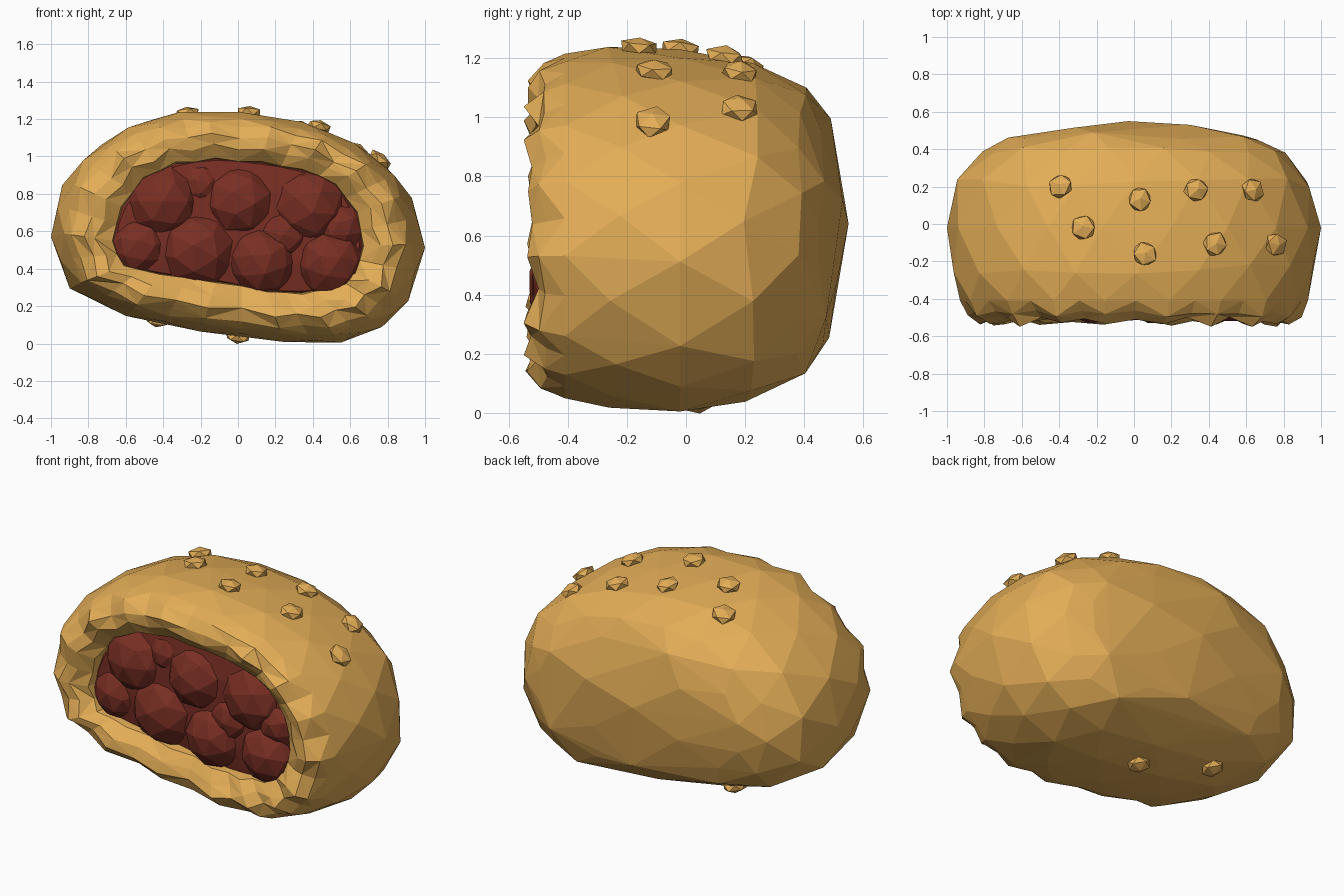
import bpy, bmesh, math, random
from mathutils import Vector, Matrix
from mathutils.bvhtree import BVHTree

if "Cube" in bpy.data.objects:
    bpy.data.objects.remove(bpy.data.objects["Cube"])

random.seed(4)


def material(name, rgb):
    m = bpy.data.materials.new(name)
    m.diffuse_color = (*rgb, 1)
    m.use_nodes = True
    m.node_tree.nodes["Principled BSDF"].inputs["Base Color"].default_value = m.diffuse_color
    return m


CRUST = material("golden crust", (0.77, 0.42, 0.095))
FILL = material("dark red filling", (0.19, 0.028, 0.017))

# front outlines (x, z), clockwise from the left: whole bun and its opening
OUTER = [(-1, .58), (-.94, .86), (-.73, 1.08), (-.46, 1.215), (-.17, 1.25), (.2, 1.22),
         (.5, 1.14), (.76, .99), (.93, .79), (1, .52), (.91, .23), (.77, .09), (.55, .005),
         (.25, .008), (-.2, .065), (-.6, .15), (-.9, .3)]
INNER = [(-.67, .55), (-.62, .73), (-.5, .88), (-.33, .96), (-.12, .99), (.12, .97),
         (.34, .93), (.52, .85), (.63, .7), (.67, .52), (.62, .38), (.5, .29), (.34, .27),
         (.15, .28), (-.12, .33), (-.42, .37), (-.6, .42)]
N = len(OUTER)


def curve(pts, t):
    """Closed smooth curve through the points, t counted in points."""
    i, f = int(t), t - int(t)
    a, b, c, d = (Vector(pts[(i + k) % N]) for k in (-1, 0, 1, 2))
    return 0.5 * (2 * b + (c - a) * f + (2 * a - 5 * b + 4 * c - d) * f * f
                  + (3 * b - a - 3 * c + d) * f ** 3)


def make(name, bm, mat):
    bmesh.ops.recalc_face_normals(bm, faces=bm.faces[:])
    me = bpy.data.meshes.new(name)
    bm.to_mesh(me)
    me.materials.append(mat)
    ob = bpy.data.objects.new(name, me)
    bpy.context.collection.objects.link(ob)
    return ob


def loft(rings, tip=None):
    """Join rings of points with triangles, optionally closing on a tip."""
    bm = bmesh.new()
    vs = [[bm.verts.new(p) for p in r] for r in rings]
    for k in range(len(vs) - 1):
        a, b, n = vs[k], vs[k + 1], len(vs[k])
        for i in range(n):
            j = (i + 1) % n
            if (i + k) % 2:
                tris = (a[i], a[j], b[j]), (a[i], b[j], b[i])
            else:
                tris = (a[i], a[j], b[i]), (a[j], b[j], b[i])
            for t in tris:
                bm.faces.new(t)
    if tip:
        c = bm.verts.new(tip)
        for i in range(len(vs[-1])):
            bm.faces.new((vs[-1][i], vs[-1][(i + 1) % len(vs[-1])], c))
    return bm


# bun body: hull over loose rings (y, half width, bottom, top), open at the front
STEPS = [(-.41, .93, .045, 1.215), (-.24, .975, .02, 1.245), (-.02, 1.0, 0, 1.23),
         (.22, .955, .04, 1.19), (.385, .81, .13, 1.10), (.46, .68, .235, 1.0)]
body_bm = bmesh.new()
front = []
for k, (y, sx, zb, zt) in enumerate(STEPS):
    for i in range(N):
        p = curve(OUTER, i + 0.5 * (k % 2))
        j = 0 if k in (0, 2) else random.uniform(-.03, .03)
        q = Vector((p.x * sx, y + j, zb + p.y / 1.25 * (zt - zb)))
        body_bm.verts.new(q)
        if k == 0:
            front.append(q)
for p in [(-.03, .55, .64), (.3, .53, .72), (-.32, .515, .82), (-.3, .505, .5), (.26, .51, .44)]:
    body_bm.verts.new(p)
hull = bmesh.ops.convex_hull(body_bm, input=body_bm.verts[:])
bmesh.ops.delete(body_bm, geom=[v for v in body_bm.verts if not v.link_faces], context='VERTS')
cap = [f for f in body_bm.faces if all(v.co.y < -.405 for v in f.verts)]
bmesh.ops.delete(body_bm, geom=cap, context='FACES')
make("bun_body", body_bm, CRUST)
body_bm.normal_update()
tree = BVHTree.FromBMesh(body_bm)

# torn rim: starts exactly on the body's front ring and curls into the opening
base = []
for i in range(N):
    a, b = front[i], front[(i + 1) % N]
    base += [a, (a + b) / 2]
edge = [curve(INNER, i / 2) for i in range(2 * N)]
rim = [base]
for w, y, jw, jy in [(.17, -.48, .05, .02), (.42, -.525, .08, .028),
                     (.7, -.51, .08, .03), (1, -.46, .05, .015), (1.06, -.28, 0, 0)]:
    ring = []
    for i in range(2 * N):
        e = Vector((edge[i].x, 0, edge[i].y))
        o = Vector((base[i].x, 0, base[i].z))
        zig = 0.5 if i % 2 else -0.5
        p = o.lerp(e, w + jw * (zig + random.uniform(-.5, .5)))
        p.y = max(-.549, y + jy * (zig + random.uniform(-.5, .5)))
        ring.append(p)
    rim.append(ring)
make("torn_rim", loft(rim), CRUST)

# filling bed behind the lumps
bed = []
for s, y in [(1.05, -.36), (.97, -.42), (.6, -.44)]:
    bed.append([Vector((p.x * s, y, .62 + (p.y - .62) * s)) for p in edge])
make("filling_bed", loft(bed, (0, -.44, .62)), FILL)

# filling lumps, crowded together: x, z, radius, foremost y
LUMPS = [(-.40, .76, .225, -.525), (.01, .76, .215, -.525), (.38, .73, .225, -.525),
         (-.21, .50, .235, -.535), (.13, .44, .20, -.54), (.49, .43, .20, -.53),
         (-.53, .52, .18, -.49), (.55, .62, .15, -.485), (-.20, .85, .14, -.465),
         (.24, .58, .16, -.49)]
for n, (x, z, r, tip) in enumerate(LUMPS):
    bm = bmesh.new()
    bmesh.ops.create_icosphere(bm, subdivisions=2, radius=r)
    turn = Matrix.Rotation(n * 1.3, 4, 'Y') @ Matrix.Rotation(n * .7, 4, 'X')
    bm.transform(Matrix.Translation((x, tip + r, z)) @ turn)
    make(f"filling_lump_{n + 1}", bm, FILL)

# seeds: dropped onto the top, or raised onto the underside
SEEDS = [(-.39, .20, 1), (-.27, -.02, 1), (.03, .13, 1), (.06, -.16, 1), (.33, .18, 1),
         (.43, -.11, 1), (.63, .18, 1), (.75, -.11, 1), (-.43, .15, -1), (0, .04, -1)]
for n, (x, y, side) in enumerate(SEEDS):
    hit, normal, _, _ = tree.ray_cast(Vector((x, y, 3 * side)), Vector((0, 0, -side)))
    if normal.z * side < 0:
        normal = -normal
    bm = bmesh.new()
    bmesh.ops.create_icosphere(bm, subdivisions=1, radius=1)
    for v in bm.verts:
        v.co *= random.uniform(.93, 1.07)
    bm.transform(Matrix.Translation(hit + normal * .012)
                 @ normal.to_track_quat('Z', 'Y').to_matrix().to_4x4()
                 @ Matrix.Rotation(n * 1.1, 4, 'Z') @ Matrix.Diagonal((.071, .068, .036, 1)))
    make(f"seed_{n + 1}", bm, CRUST)
